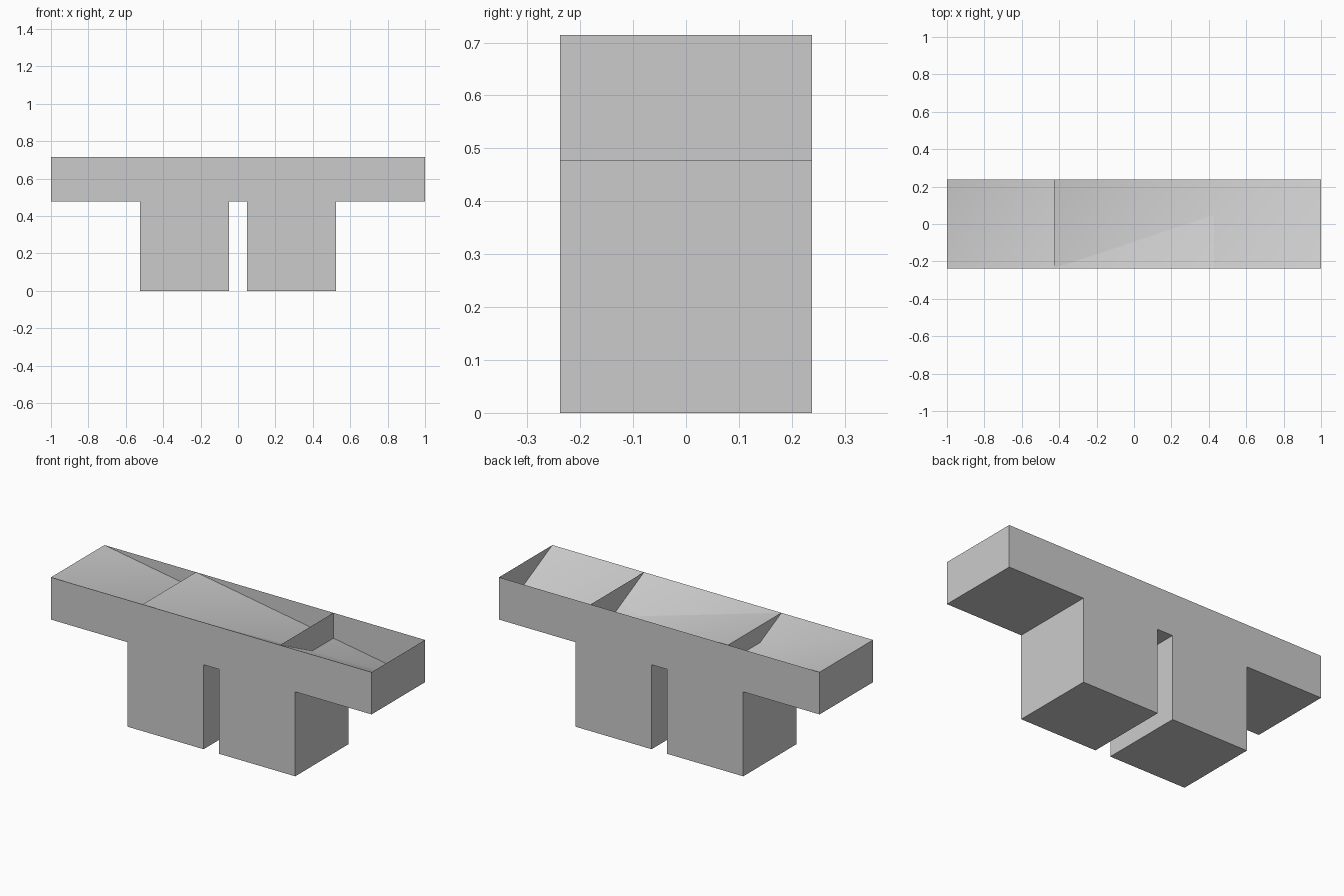
import bpy
import bmesh
import math

cube = bpy.data.objects.get("Cube")
if cube:
    bpy.data.objects.remove(cube, do_unlink=True)

UNIT = 1 / 2.1          # width of the beam and of each leg
HALF = UNIT / 2
BASE, TOP = UNIT, UNIT * 1.5
TROUGH_LENGTH = UNIT * 3

grey = bpy.data.materials.new("light_grey")
grey.use_nodes = True
colour = (0.6, 0.6, 0.6, 1)
grey.diffuse_color = colour
grey.node_tree.nodes["Principled BSDF"].inputs["Base Color"].default_value = colour


def finish(name, bm):
    mesh = bpy.data.meshes.new(name)
    bm.to_mesh(mesh)
    bm.free()
    mesh.materials.append(grey)
    obj = bpy.data.objects.new(name, mesh)
    bpy.context.collection.objects.link(obj)
    bpy.ops.object.select_all(action="DESELECT")
    obj.select_set(True)
    bpy.context.view_layer.objects.active = obj
    bpy.ops.object.shade_smooth_by_angle(angle=math.radians(30))
    return obj


def trough(name, x0):
    """Open box whose folded floor falls from its front and right rims to the far corner."""
    x1 = x0 + TROUGH_LENGTH
    bm = bmesh.new()
    plan = [(x0, -HALF), (x1, -HALF), (x1, HALF), (x0, HALF)]
    low = [bm.verts.new((x, y, BASE)) for x, y in plan]
    high = [bm.verts.new((x, y, TOP)) for x, y in plan]
    # Underside and four walls
    bm.faces.new(low[::-1])
    for i in range(4):
        j = (i + 1) % 4
        bm.faces.new((low[i], low[j], high[j], high[i]))
    # Sloping floor, folded along its diagonal
    bm.faces.new((high[0], high[1], low[2]))
    bm.faces.new((high[0], low[2], high[3]))
    return finish(name, bm)


def leg(name, x):
    bm = bmesh.new()
    bmesh.ops.create_cube(bm, size=UNIT)
    bmesh.ops.translate(bm, verts=bm.verts, vec=(x, 0, HALF))
    return finish(name, bm)


# Two overlapping troughs form the beam
trough("right_trough", -1)
trough("left_trough", 1 - TROUGH_LENGTH)

# Pair of square legs with a narrow gap
for side, sign in (("left", 1), ("right", -1)):
    leg(side + "_leg", sign * UNIT * 0.6)
